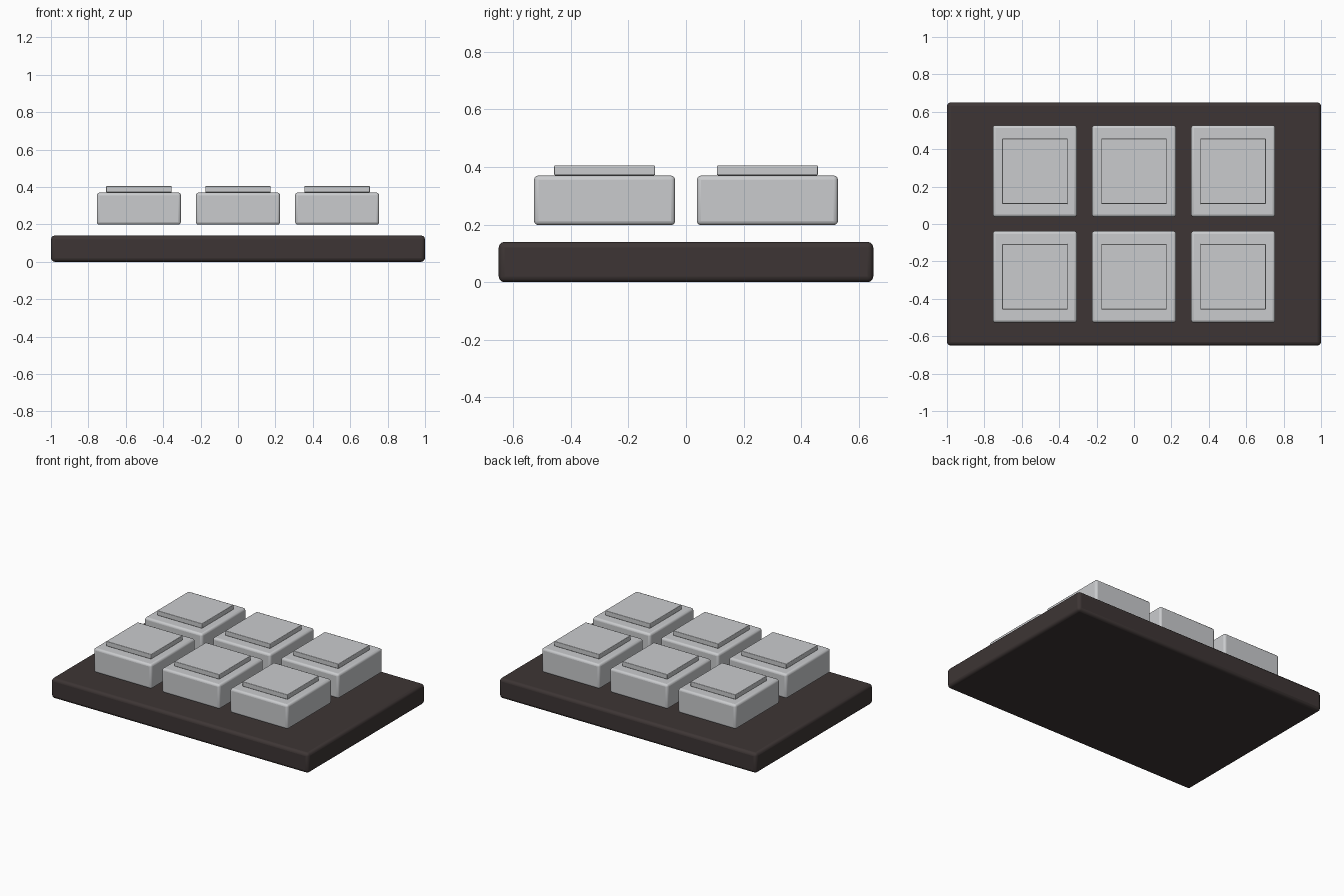
import bpy

if "Cube" in bpy.data.objects:
    bpy.data.objects.remove(bpy.data.objects["Cube"])


def material(name, rgb):
    m = bpy.data.materials.new(name)
    m.diffuse_color = (*rgb, 1.0)
    m.use_nodes = True
    m.node_tree.nodes["Principled BSDF"].inputs["Base Color"].default_value = m.diffuse_color
    return m


dark = material("dark brown", (0.047, 0.036, 0.035))
grey = material("light grey", (0.59, 0.60, 0.615))


def rounded_box(name, x, y, z0, z1, w, d, bevel, mat):
    bpy.ops.mesh.primitive_cube_add(size=1, location=(x, y, (z0 + z1) / 2))
    ob = bpy.context.object
    ob.name = name
    ob.scale = (w, d, z1 - z0)
    bpy.ops.object.transform_apply(location=False, rotation=False, scale=True)
    ob.data.materials.append(mat)
    mod = ob.modifiers.new("Soft edges", 'BEVEL')
    mod.width = bevel
    mod.segments = 3
    bpy.ops.object.shade_smooth_by_angle()
    return ob


# Base slab
rounded_box("base", 0, 0, 0, 0.14, 2.0, 1.3, 0.02, dark)

# Two rows of three floating keys, each with a raised pad
for r, y in enumerate((-0.2825, 0.2825)):
    for c, x in enumerate((-0.53, 0, 0.53)):
        tag = f"{r + 1}_{c + 1}"
        rounded_box(f"key_{tag}", x, y, 0.198, 0.37, 0.45, 0.49, 0.015, grey)
        rounded_box(f"key_pad_{tag}", x, y, 0.371, 0.405, 0.35, 0.35, 0.004, grey)
